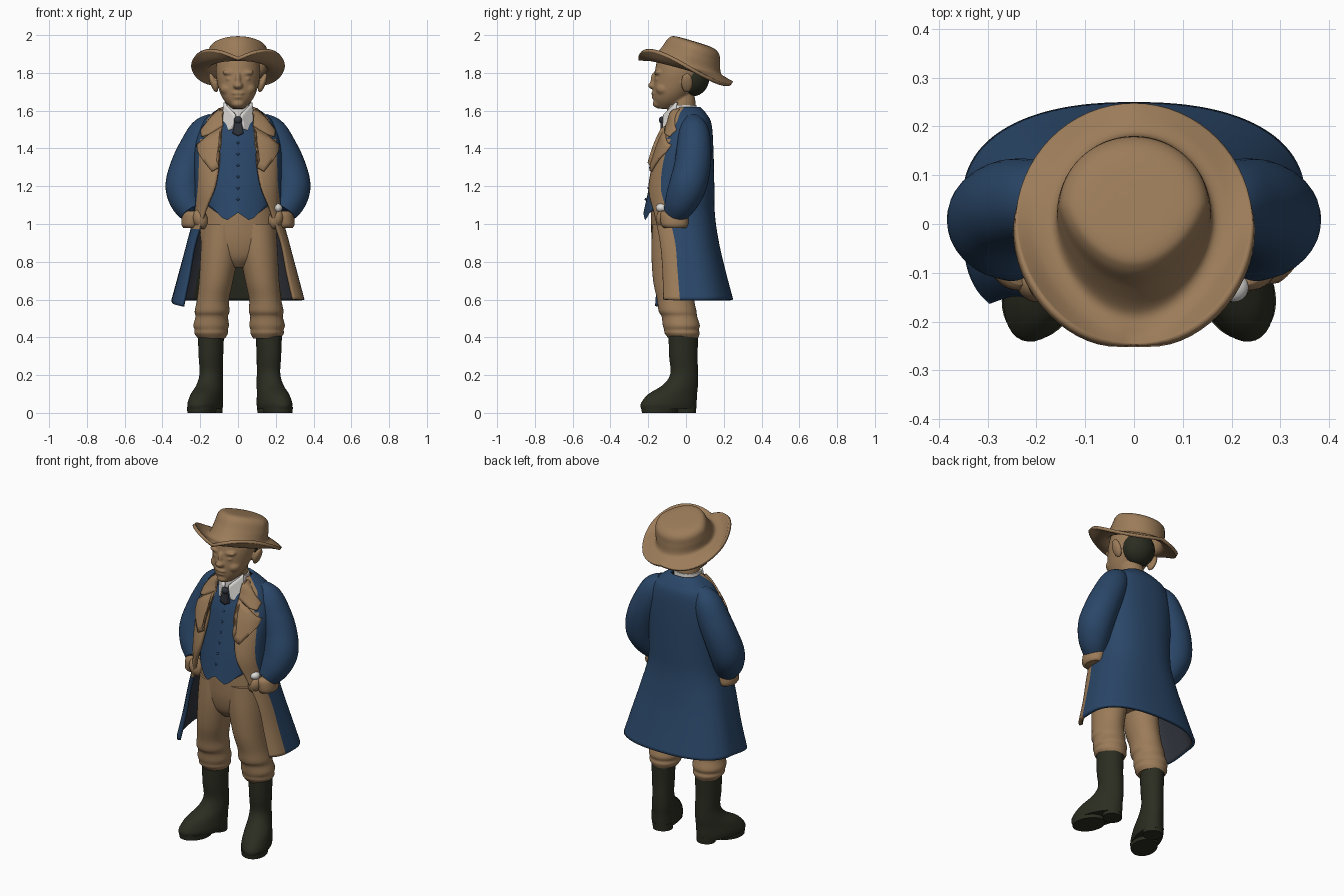
import bpy, bmesh, math
from mathutils import Vector, Matrix

if "Cube" in bpy.data.objects:
    bpy.data.objects.remove(bpy.data.objects["Cube"])


def material(name, rgb):
    m = bpy.data.materials.new(name)
    m.use_nodes = True
    m.diffuse_color = (*rgb, 1)
    m.node_tree.nodes["Principled BSDF"].inputs["Base Color"].default_value = (*rgb, 1)
    return m


TAN = material("tan", (0.33, 0.2, 0.1))
BLUE = material("navy blue", (0.023, 0.062, 0.138))
DARK = material("dark olive", (0.024, 0.026, 0.015))
WHITE = material("off white", (0.72, 0.7, 0.67))
SLATE = material("slate", (0.03, 0.034, 0.045))


def finish(name, bm, mats, mirror=False, thick=0, lining=0, closed=True):
    """Turn a bmesh into a smooth object, optionally mirrored and thickened."""
    if closed:
        bmesh.ops.recalc_face_normals(bm, faces=bm.faces[:])
    me = bpy.data.meshes.new(name)
    bm.to_mesh(me)
    bm.free()
    for m in mats:
        me.materials.append(m)
    ob = bpy.data.objects.new(name, me)
    bpy.context.collection.objects.link(ob)
    if thick:
        mod = ob.modifiers.new("thickness", "SOLIDIFY")
        mod.thickness = thick
        mod.offset = -1
        mod.material_offset = lining
    if mirror:
        ob.modifiers.new("mirror", "MIRROR")
    bpy.context.view_layer.objects.active = ob
    bpy.ops.object.select_all(action="DESELECT")
    ob.select_set(True)
    bpy.ops.object.shade_smooth_by_angle(angle=math.radians(50))
    return ob


def smooth_path(keys, steps=5):
    """Catmull-Rom interpolation of tuples."""
    out = []
    for i in range(len(keys) - 1):
        a, b, c, d = (keys[max(0, min(len(keys) - 1, i + k))] for k in (-1, 0, 1, 2))
        for s in range(steps):
            t = s / steps
            out.append(tuple(q + 0.5 * t * (r - p + t * (2*p - 5*q + 4*r - u + t * (3*(q - r) + u - p)))
                             for p, q, r, u in zip(a, b, c, d)))
    return out + [keys[-1]]


def grid(rows, wrap=True, caps=True):
    """Skin rows of points that run from top to bottom."""
    bm = bmesh.new()
    vs = [[bm.verts.new(p) for p in row] for row in rows]
    n = len(rows[0])
    for up, low in zip(vs, vs[1:]):
        for j in range(n if wrap else n - 1):
            k = (j + 1) % n
            bm.faces.new((up[j], low[j], low[k], up[k]))
    if caps:
        bm.faces.new(vs[0])
        bm.faces.new(vs[-1][::-1])
    return bm


def ring(cx, cy, z, rx, ry, n=40):
    return [Vector((cx + rx * math.sin(a), cy - ry * math.cos(a), z))
            for a in (2 * math.pi * j / n for j in range(n))]


def loft(name, keys, mat, mirror=False, warp=None):
    """Stack of ellipses (x, y, z, rx, ry) from top to bottom."""
    bm = grid([ring(*k) for k in smooth_path(keys)])
    for v in bm.verts:
        if warp:
            v.co = warp(v.co)
    return finish(name, bm, [mat], mirror)


def tube(name, keys, mat):
    """Mirrored round tube along (x, y, z, radius)."""
    path = smooth_path(keys)
    rows = []
    for i, (x, y, z, r) in enumerate(path):
        t = (Vector(path[min(i + 1, len(path) - 1)][:3]) - Vector(path[max(i - 1, 0)][:3])).normalized()
        u = t.cross(Vector((0, 1, 0))).normalized()
        w = t.cross(u)
        rows.append([Vector((x, y, z)) + r * (u * math.cos(a) + w * math.sin(a))
                     for a in (2 * math.pi * j / 32 for j in range(32))])
    return finish(name, grid(rows), [mat], True)


def add_ball(bm, loc, size, tilt=0):
    bmesh.ops.create_uvsphere(bm, u_segments=24, v_segments=14, radius=1, matrix=Matrix.Translation(loc)
                              @ Matrix.Rotation(tilt, 4, "Y") @ Matrix.Diagonal((*size, 1)))


def ball(name, loc, size, mat, mirror=False, tilt=0):
    bm = bmesh.new()
    add_ball(bm, loc, size, tilt)
    return finish(name, bm, [mat], mirror)


def plate(name, outline, depth, mat):
    """Mirrored cloth piece drawn in x and z, laid on a surface y = depth(x, z)."""
    bm = bmesh.new()
    bm.faces.new([bm.verts.new((x, 0, z)) for x, z in outline])
    bmesh.ops.triangulate(bm, faces=bm.faces[:])
    bmesh.ops.subdivide_edges(bm, edges=bm.edges[:], cuts=5, use_grid_fill=True)
    bmesh.ops.recalc_face_normals(bm, faces=bm.faces[:])
    if sum(f.normal.y for f in bm.faces) > 0:
        bmesh.ops.reverse_faces(bm, faces=bm.faces[:])
    for v in bm.verts:
        v.co.y = depth(v.co.x, v.co.z)
    return finish(name, bm, [mat], True, .015, closed=False)


# Boots: shaft and foot in one stack, turned outwards
turn = Matrix.Translation((.148, 0, 0)) @ Matrix.Rotation(math.radians(21), 4, "Z")
boots = [loft("boots", [(0, -.015, .42, .068, .08), (0, -.015, .3, .063, .077), (0, -.01, .21, .06, .075),
                        (0, -.03, .15, .066, .095), (0, -.075, .1, .075, .135), (0, -.098, .05, .082, .155),
                        (0, -.098, .02, .078, .153)], DARK, True, lambda p: turn @ p),
         loft("boot_soles", [(0, -.15, .03, .076, .1), (0, -.15, 0, .072, .096)], DARK, True, lambda p: turn @ p),
         loft("boot_heels", [(0, .0, .04, .058, .054), (0, .0, 0, .056, .052)], DARK, True, lambda p: turn @ p)]
for ob in boots:
    ob.location.x = .01

# Breeches: hips and gathered legs
loft("hips", [(0, -.055, 1.12, .18, .13), (0, -.055, 1.0, .198, .13), (0, -.06, .9, .195, .12),
              (0, -.06, .82, .14, .1), (0, -.06, .77, .04, .06)], TAN)
legs = loft("breeches_legs", [(.095, -.06, 1.0, .1, .118), (.104, -.07, .85, .1, .113), (.122, -.068, .7, .09, .106),
                              (.138, -.055, .6, .085, .098), (.143, -.045, .54, .092, .1), (.145, -.035, .51, .086, .094),
                              (.148, -.025, .465, .094, .098), (.148, -.024, .44, .088, .092),
                              (.148, -.02, .42, .088, .092), (.146, -.015, .395, .072, .078)], TAN, True)
legs.location.x = .006


# Waistcoat with a two-pointed hem
def hem(p):
    if p.y < -.06:
        w = max(0, min(1, (1.2 - p.z) / .13))
        p.z += w * (.35 * max(0, abs(p.x) - .07) - .055 * max(0, 1 - abs(abs(p.x) - .065) / .08))
    return p


loft("waistcoat", [(0, -.01, 1.58, .085, .075), (0, -.01, 1.48, .17, .115), (0, -.02, 1.4, .195, .13),
                   (0, -.045, 1.2, .195, .15), (0, -.055, 1.07, .185, .17)], BLUE, False, hem)
for i in range(6):
    z = 1.13 + i * .06
    ball("waistcoat_button", (0, -.149 - .24 * (1.4 - z), z), (.007, .005, .007), BLUE)

# Open coat: (height, centre y, half width, half depth, opening angle, front roundness)
coat_keys = smooth_path([(1.62, .005, .085, .07, 65, .7), (1.585, .012, .14, .095, 48, .7),
                         (1.53, .02, .192, .115, 34, .7), (1.4, -.005, .23, .15, 17, .7),
                         (1.2, -.03, .23, .18, 24, .7), (1.05, -.022, .235, .175, 42, .62),
                         (.9, 0, .272, .175, 50, .55), (.75, .025, .312, .185, 47, .55),
                         (.6, .045, .352, .205, 47, .55)], 6)
columns = 72
rows = []
for z, cy, rx, ry, gap, e in coat_keys:
    row = []
    for j in range(columns + 1):
        a = math.radians(gap + (360 - 2 * gap) * j / columns)
        s, c = math.sin(a), math.cos(a)
        k = e if c > 0 else .85
        p = Vector((math.copysign(rx * abs(s) ** k, s), cy - math.copysign(ry * abs(c) ** k, c), z))
        if p.x < 0:  # the right flap hangs lower and further forward
            droop = .25 * max(0, 1 - z) / .4 * max(0, .05 - p.y)
            p -= Vector((0, droop, droop * .8))
        row.append(p)
    rows.append(row)
bm = grid(rows, False, False)
for i, f in enumerate(bm.faces):
    edge = min(i % columns, columns - 1 - i % columns)
    c = f.calc_center_median()
    facing = edge < (6 if c.z > 1.45 else 9) and (c.x > 0 or c.z > .98)
    f.material_index = 1 if facing else 2 if edge > 24 else 0
finish("coat", bm, [BLUE, TAN, BLUE, SLATE, DARK, DARK], thick=.018, lining=3, closed=False)


def coat_front(x, z):
    lo = [k for k in coat_keys if k[0] <= z][0]
    hi = [k for k in coat_keys if k[0] > z][-1]
    t = (z - lo[0]) / (hi[0] - lo[0])
    cy, rx, ry = (lo[i] + t * (hi[i] - lo[i]) for i in (1, 2, 3))
    s = min(.97, abs(x) / rx) ** (1 / .7)
    return cy - ry * (1 - s * s) ** .35 - .014


# Lapels and turned collar
plate("lapels", [(.08, 1.52), (.11, 1.5), (.155, 1.475), (.22, 1.42), (.215, 1.38), (.18, 1.33), (.14, 1.28),
                 (.105, 1.3), (.095, 1.42)], coat_front, TAN)
plate("coat_collar", [(.085, 1.6), (.1, 1.615), (.135, 1.58), (.2, 1.5), (.195, 1.465), (.15, 1.48), (.08, 1.52)],
      coat_front, TAN)

# Sleeves, cuffs and hands resting in the pockets
tube("sleeves", [(.12, .035, 1.545, .05), (.175, .042, 1.49, .08), (.22, .042, 1.4, .092), (.262, .033, 1.3, .097),
                 (.285, .008, 1.2, .099), (.27, -.025, 1.12, .088), (.238, -.055, 1.06, .068)], BLUE)
loft("cuffs", [(.228, -.06, 1.07, .05, .065), (.235, -.062, 1.05, .06, .074), (.248, -.06, 1.0, .052, .072),
               (.245, -.058, .98, .045, .06)], TAN, True)
ball("hands", (.2, -.115, 1.025), (.04, .045, .055), TAN, True, .4)
ball("shirt_cuff", (.205, -.13, 1.085), (.03, .03, .024), WHITE)

# Shirt collar and tie
loft("shirt_band", [(0, -.022, 1.63, .077, .078), (0, -.02, 1.5, .088, .085)], WHITE)
plate("shirt_collar", [(.018, 1.58), (.075, 1.645), (.088, 1.56), (.06, 1.49), (.035, 1.505)],
      lambda x, z: -.14 + .9 * max(0, x - .02) + .25 * (z - 1.5), WHITE)
ball("tie_knot", (0, -.125, 1.55), (.022, .018, .02), SLATE)
plate("tie_tail", [(0, 1.55), (.014, 1.55), (.03, 1.48), (0, 1.465)], lambda x, z: -.135, SLATE)

# Head: skull, neck and features fused into one soft form
bm = grid([ring(*k) for k in smooth_path(
    [(0, -.03, 1.91, .1, .115), (0, -.033, 1.82, .118, .13), (0, -.047, 1.75, .111, .126),
     (0, -.072, 1.69, .094, .102), (0, -.09, 1.645, .067, .079), (0, -.105, 1.61, .03, .042)])])
add_ball(bm, (0, -.02, 1.62), (.07, .072, .14))
for loc, size, tilt in (((0, -.176, 1.733), (.026, .026, .019), 0), ((0, -.17, 1.762), (.015, .018, .04), 0),
                        ((0, -.168, 1.692), (.034, .017, .011), 0), ((0, -.165, 1.672), (.03, .017, .011), 0),
                        ((0, -.145, 1.637), (.036, .032, .024), 0)):
    add_ball(bm, loc, size, tilt)
for s in (1, -1):
    add_ball(bm, (s * .045, -.148, 1.8), (.04, .02, .014), s * -.12)
    add_ball(bm, (s * .045, -.15, 1.768), (.022, .015, .009))
    add_ball(bm, (s * .055, -.115, 1.715), (.04, .045, .035))
    add_ball(bm, (s * .13, .005, 1.748), (.018, .032, .055), s * .35)
head = finish("head", bm, [TAN])
fuse = head.modifiers.new("fuse", "REMESH")
fuse.mode = "VOXEL"
fuse.voxel_size = .006
fuse.use_smooth_shade = True
soften = head.modifiers.new("soften", "SMOOTH")
soften.iterations = 6
ball("hair", (0, .032, 1.775), (.1, .092, .1), DARK)

# Hat: tilted crown flowing into a rolled brim
# (half width, half depth, centre y, height, slope, roll, front pinch)
hat_keys = smooth_path([(.02, .02, .04, 1.98, .3, 0, 0), (.11, .1, .04, 1.976, .3, 0, .15),
                        (.147, .135, .04, 1.953, .3, 0, .2), (.157, .155, .025, 1.9, .26, 0, .18),
                        (.162, .182, .003, 1.842, .24, 0, .08), (.2, .215, 0, 1.828, .25, .02, .04),
                        (.243, .248, 0, 1.82, .26, .08, .06)], 6)
hat_rows = []
for rx, ry, cy, z, slope, roll, pinch in hat_keys:
    row = ring(0, cy, z, rx, ry, 64)
    for p in row:
        side, front = abs(p.x) / rx, (cy - p.y) / ry
        p.z += -slope * p.y + roll * side * (.35 + front)
        p.x *= 1 - pinch * max(0, front)
    hat_rows.append(row)
bm = grid(hat_rows, True, False)
bm.verts.ensure_lookup_table()
bm.faces.new(bm.verts[:64])
finish("hat", bm, [TAN], thick=.018, closed=False)
